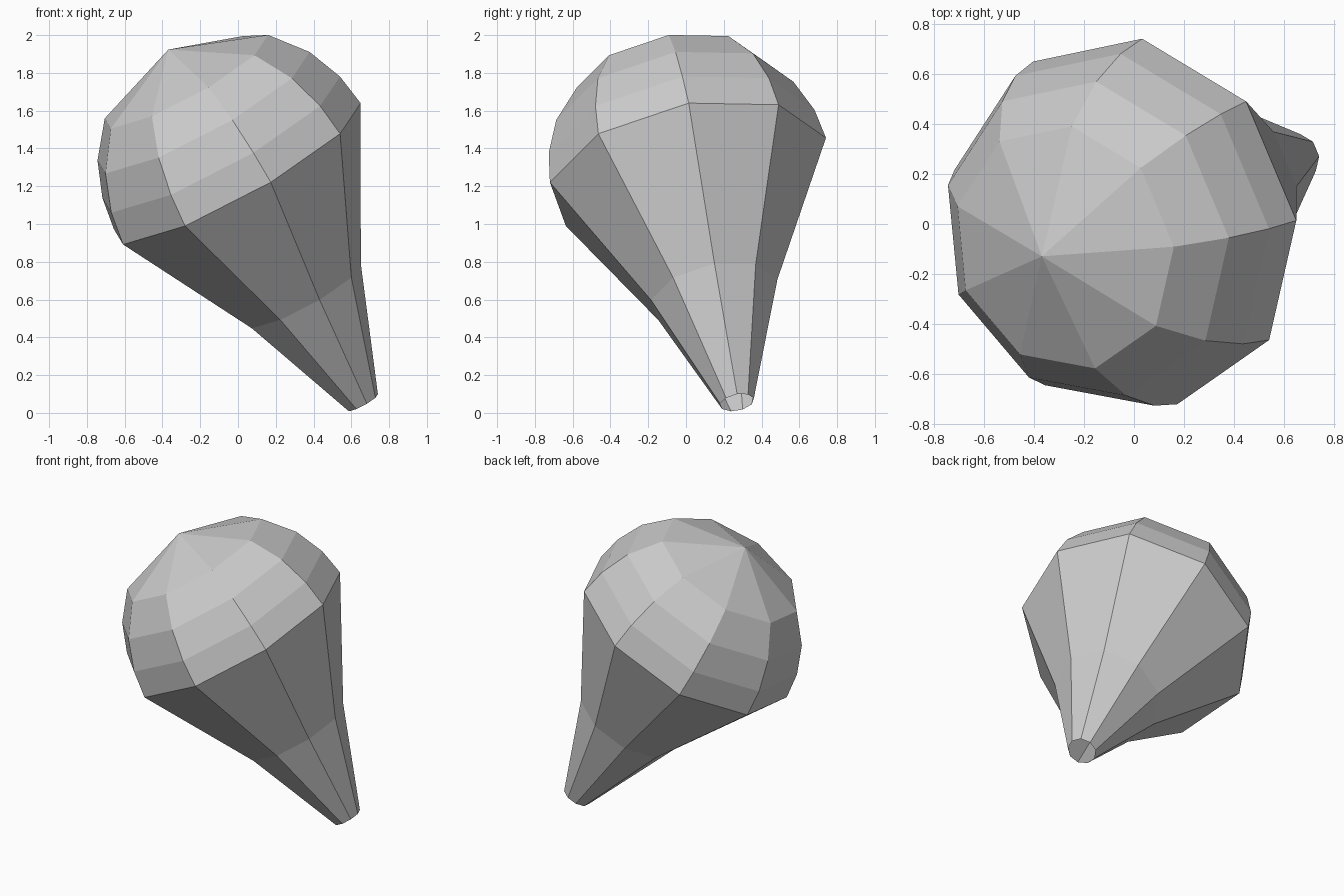
import bpy, bmesh, math
from mathutils import Vector

if "Cube" in bpy.data.objects:
    bpy.data.objects.remove(bpy.data.objects["Cube"])

SIDES = 9
PHASE = math.radians(8.1)
# profile from open neck to crown: (distance along axis, radius)
PROFILE = [(0.0, 0.092), (0.66, 0.346), (1.417, 0.755),
           (1.596, 0.727), (1.791, 0.649), (1.979, 0.50)]
TIP = 2.17

# leaning axis and the two directions across it
base = Vector((0.66, 0.27, 0.055))
axis = Vector((-0.474, -0.184, 0.861)).normalized()
side = axis.cross(Vector((0, 0, 1))).normalized()
if side.x < 0:
    side = -side
down = Vector((axis.x, axis.y, 0)).normalized() * axis.z - Vector((0, 0, 1)) * math.hypot(axis.x, axis.y)

bm = bmesh.new()


def ring(t, r):
    angles = [PHASE + math.tau * k / SIDES for k in range(SIDES)]
    return [bm.verts.new(base + axis * t + r * (side * math.cos(a) + down * math.sin(a)))
            for a in angles]


# faceted wall, open at the neck
rings = [ring(t, r) for t, r in PROFILE]
for a, b in zip(rings, rings[1:]):
    for k in range(SIDES):
        n = (k + 1) % SIDES
        bm.faces.new((a[k], a[n], b[n], b[k]))

# pointed crown
tip = bm.verts.new(base + axis * TIP)
for k in range(SIDES):
    bm.faces.new((rings[-1][k], rings[-1][(k + 1) % SIDES], tip))

bmesh.ops.recalc_face_normals(bm, faces=bm.faces[:])
mesh = bpy.data.meshes.new("bulb_body")
bm.to_mesh(mesh)
bm.free()
bpy.context.collection.objects.link(bpy.data.objects.new("bulb_body", mesh))
